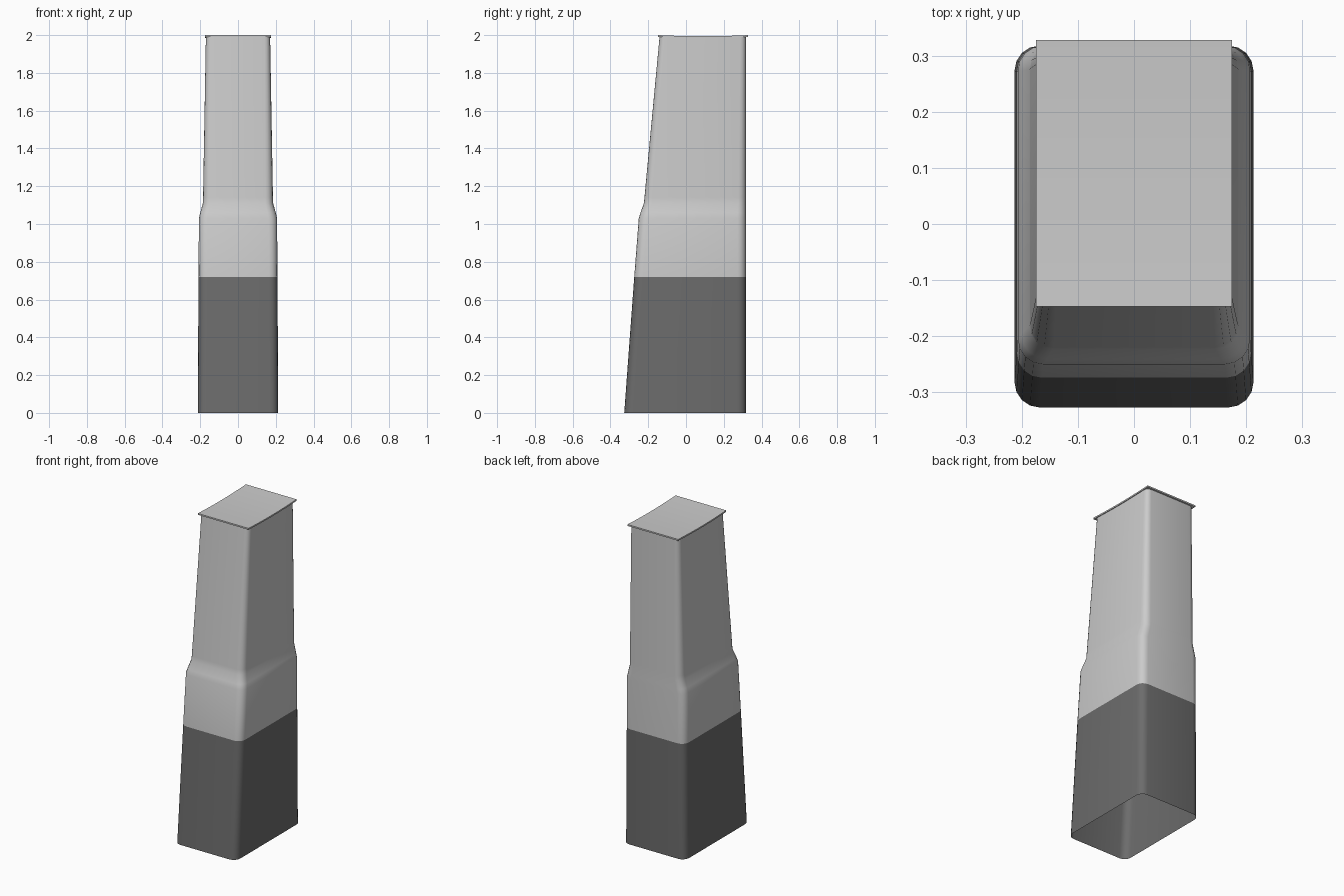
import bpy, bmesh, math

cube = bpy.data.objects.get("Cube")
if cube:
    bpy.data.objects.remove(cube, do_unlink=True)


def material(name, value):
    mat = bpy.data.materials.new(name)
    mat.use_nodes = True
    colour = (value, value, value, 1)
    mat.diffuse_color = colour
    mat.node_tree.nodes["Principled BSDF"].inputs["Base Color"].default_value = colour
    return mat


light = material("light grey", 0.6)
dark = material("dark grey", 0.15)


def finish(name, bm, mats, angle):
    mesh = bpy.data.meshes.new(name)
    bm.to_mesh(mesh)
    bm.free()
    obj = bpy.data.objects.new(name, mesh)
    bpy.context.collection.objects.link(obj)
    for mat in mats:
        mesh.materials.append(mat)
    bpy.ops.object.select_all(action="DESELECT")
    obj.select_set(True)
    bpy.context.view_layer.objects.active = obj
    bpy.ops.object.shade_smooth_by_angle(angle=math.radians(angle))
    return obj


def rounded_ring(bm, z, half, front, back, radius, steps=4):
    """Rounded rectangle of vertices, counter-clockwise from the back left corner."""
    corners = [(1, back, -1), (-1, back, -1), (-1, front, 1), (1, front, 1)]
    ring = []
    for i, (side, edge, inward) in enumerate(corners):
        for s in range(steps + 1):
            a = math.pi / 2 * (i + s / steps)
            ring.append(bm.verts.new((side * (half - radius) + radius * math.cos(a),
                                      edge + inward * radius + radius * math.sin(a), z)))
    return ring


# Hollow tapered shaft with a straight back, a shoulder and a dark lower band
SPLIT = 0.72
sections = [  # z, half width, front, corner radius
    (0, 0.213, -0.327, 0.045),
    (SPLIT, 0.209, -0.274, 0.045),
    (1.03, 0.207, -0.25, 0.045),
    (1.06, 0.2, -0.241, 0.045),
    (1.11, 0.186, -0.223, 0.042),
    (1.14, 0.185, -0.22, 0.041),
    (1.99, 0.17, -0.14, 0.03),
]
bm = bmesh.new()
rings = [rounded_ring(bm, z, half, front, 0.318, r) for z, half, front, r in sections]
for (z, *_), low, high in zip(sections, rings, rings[1:]):
    for i in range(len(low)):
        j = (i + 1) % len(low)
        face = bm.faces.new((low[i], low[j], high[j], high[i]))
        face.material_index = 1 if z < SPLIT else 0
finish("shaft", bm, [light, dark], 40)

# Thin cap plate, dished slightly from front to back
FRONT, BACK, STEPS = -0.147, 0.328, 8
bm = bmesh.new()
rows = []
for i in range(STEPS + 1):
    t = i / STEPS
    y = FRONT + (BACK - FRONT) * t
    z = 2 - 0.006 * (1 - (2 * t - 1) ** 2)
    rows.append([bm.verts.new((x, y, z - d)) for x, d in
                 ((-0.175, 0), (-0.175, 0.009), (0.175, 0.009), (0.175, 0))])
for a, b in zip(rows, rows[1:]):
    for k in range(4):
        n = (k + 1) % 4
        bm.faces.new((a[k], a[n], b[n], b[k]))
bm.faces.new(rows[0])
bm.faces.new(rows[-1])
bmesh.ops.recalc_face_normals(bm, faces=bm.faces)
finish("cap_plate", bm, [light], 40)
